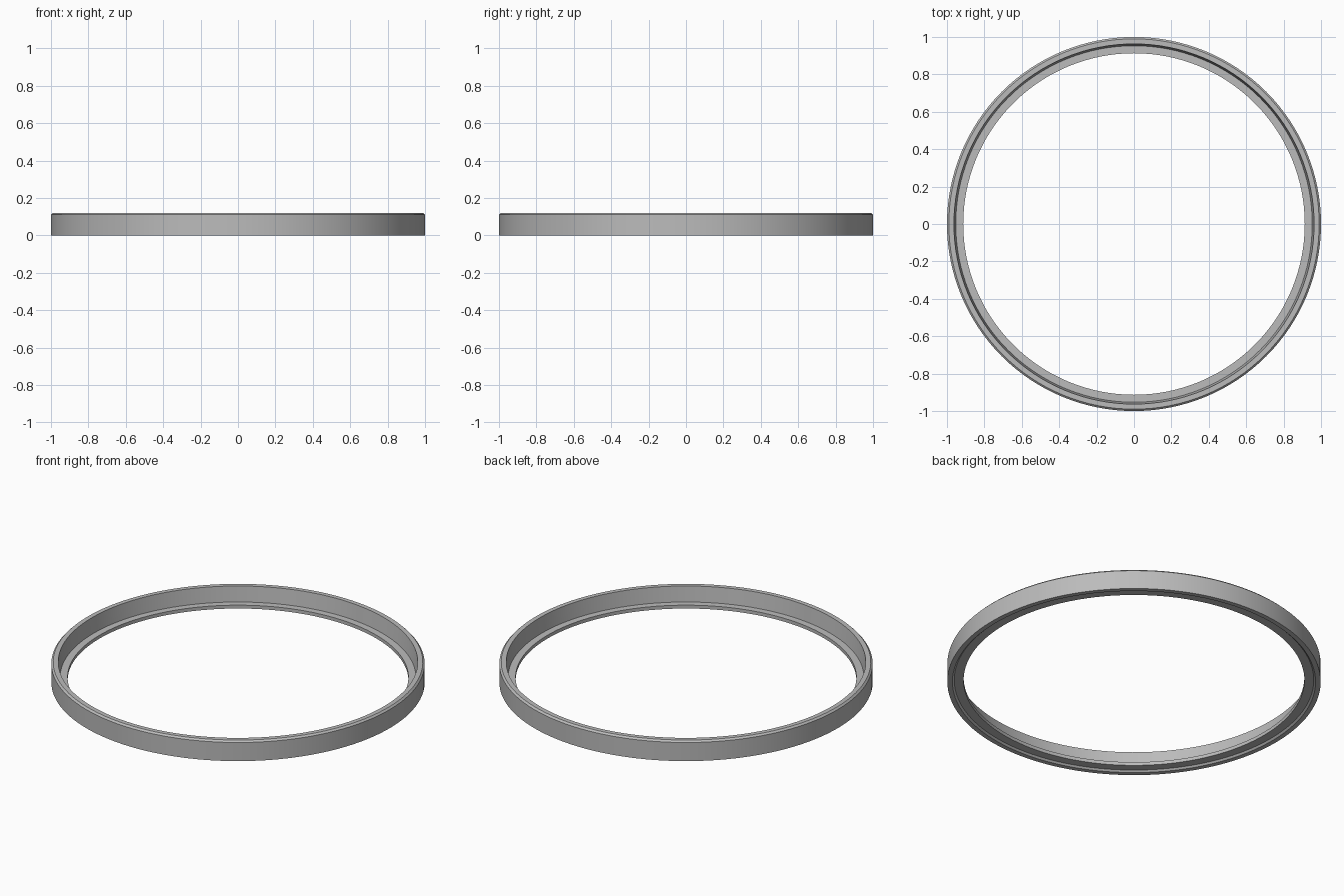
import bpy
import bmesh
import math

if "Cube" in bpy.data.objects:
    bpy.data.objects.remove(bpy.data.objects["Cube"], do_unlink=True)

SEGMENTS = 128


def make_material(name, color):
    mat = bpy.data.materials.new(name)
    mat.use_nodes = True
    mat.diffuse_color = color
    mat.node_tree.nodes["Principled BSDF"].inputs["Base Color"].default_value = color
    return mat


def lathe(name, profile, mat):
    """Spin a closed (radius, height) profile about the z axis."""
    bm = bmesh.new()
    rings = []
    for i in range(SEGMENTS):
        a = 2 * math.pi * i / SEGMENTS
        rings.append([bm.verts.new((r * math.cos(a), r * math.sin(a), z)) for r, z in profile])
    n = len(profile)
    for i, ring in enumerate(rings):
        after = rings[(i + 1) % SEGMENTS]
        for j in range(n):
            k = (j + 1) % n
            bm.faces.new((ring[j], after[j], after[k], ring[k]))
    bmesh.ops.recalc_face_normals(bm, faces=bm.faces)
    mesh = bpy.data.meshes.new(name)
    bm.to_mesh(mesh)
    bm.free()
    mesh.materials.append(mat)
    obj = bpy.data.objects.new(name, mesh)
    bpy.context.collection.objects.link(obj)
    bpy.context.view_layer.objects.active = obj
    obj.select_set(True)
    bpy.ops.object.shade_smooth_by_angle(angle=math.radians(20))
    obj.select_set(False)
    return obj


grey = make_material("plain grey", (0.5, 0.5, 0.5, 1))

# Rim with bevelled top, tapered inner wall, inner flange and recessed underside
lathe("ring_frame", [
    (1.0, 0.0), (1.0, 0.11), (0.99, 0.12),
    (0.963, 0.12), (0.953, 0.03),
    (0.913, 0.03), (0.913, 0.01),
    (0.963, 0.01), (0.973, 0.0),
], grey)
